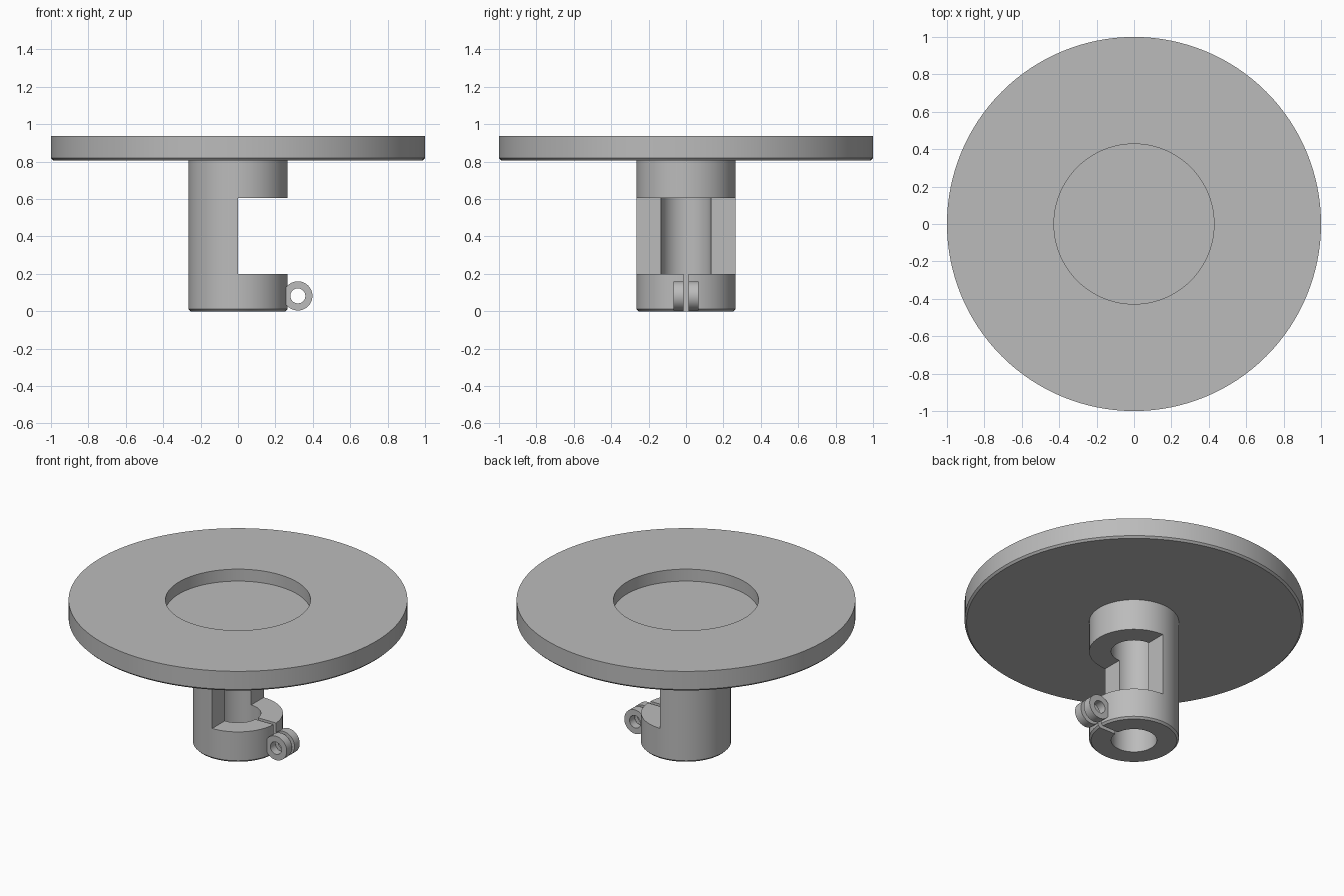
import bpy, bmesh, math
from mathutils import Matrix, Vector

cube = bpy.data.objects.get("Cube")
if cube:
    bpy.data.objects.remove(cube, do_unlink=True)

grey = bpy.data.materials.new("plain grey")
grey.use_nodes = True
colour = (0.5, 0.5, 0.5, 1)
grey.diffuse_color = colour
grey.node_tree.nodes["Principled BSDF"].inputs["Base Color"].default_value = colour


def make_object(name, bm):
    bmesh.ops.recalc_face_normals(bm, faces=bm.faces)
    mesh = bpy.data.meshes.new(name)
    bm.to_mesh(mesh)
    bm.free()
    obj = bpy.data.objects.new(name, mesh)
    bpy.context.collection.objects.link(obj)
    mesh.materials.append(grey)
    return obj


def lathe(name, profile, steps, closed=False):
    """Revolve an (r, z) profile about the z axis."""
    bm = bmesh.new()
    verts = [bm.verts.new((r, 0, z)) for r, z in profile]
    edges = [bm.edges.new(pair) for pair in zip(verts, verts[1:])]
    if closed:
        edges.append(bm.edges.new((verts[-1], verts[0])))
    bmesh.ops.spin(bm, geom=verts + edges, cent=(0, 0, 0), axis=(0, 0, 1),
                   angle=math.tau, steps=steps, use_merge=True)
    bmesh.ops.remove_doubles(bm, verts=bm.verts, dist=1e-5)
    return make_object(name, bm)


def box(name, low, high):
    low, high = Vector(low), Vector(high)
    bm = bmesh.new()
    bmesh.ops.create_cube(bm, size=1, matrix=Matrix.Translation((low + high) / 2)
                          @ Matrix.Diagonal((*(high - low), 1)))
    return make_object(name, bm)


def cut(obj, cutter):
    mod = obj.modifiers.new("cut", "BOOLEAN")
    mod.operation, mod.solver, mod.object = "DIFFERENCE", "EXACT", cutter
    bpy.context.view_layer.objects.active = obj
    bpy.ops.object.modifier_apply(modifier=mod.name)
    bpy.data.objects.remove(cutter, do_unlink=True)


def smooth(obj):
    bpy.ops.object.select_all(action="DESELECT")
    obj.select_set(True)
    bpy.context.view_layer.objects.active = obj
    bpy.ops.object.shade_smooth_by_angle(angle=math.radians(25))


# Round plate with a recess on top, and a bored stem below it
stem, bore, chamfer = 0.265, 0.135, 0.012
plate_low, plate_top, recess = 0.807, 0.937, 0.428
floor = plate_top - 0.078
body = lathe("plate_and_stem", [
    (0, 0.8), (bore, 0.8), (bore, 0), (stem - chamfer, 0), (stem, chamfer),
    (stem, plate_low), (1 - chamfer, plate_low), (1, plate_low + chamfer),
    (1, plate_top), (recess, plate_top), (recess, floor), (0, floor)], 128)

# Side window and clamping slit
cut(body, box("window_cutter", (0, -0.5, 0.2), (0.5, 0.5, 0.605)))
cut(body, box("slit_cutter", (0.05, -0.013, -0.1), (0.5, 0.013, 0.3)))
smooth(body)

# Pair of clamp lugs, one on each side of the slit
for name, side in (("clamp_lug_front", -1), ("clamp_lug_back", 1)):
    lug = lathe(name, [(0.04, -0.027), (0.078, -0.027),
                       (0.078, 0.027), (0.04, 0.027)], 48, closed=True)
    lug.data.transform(Matrix.Translation((0.32, side * 0.04, 0.082))
                       @ Matrix.Rotation(math.pi / 2, 4, "X"))
    smooth(lug)
